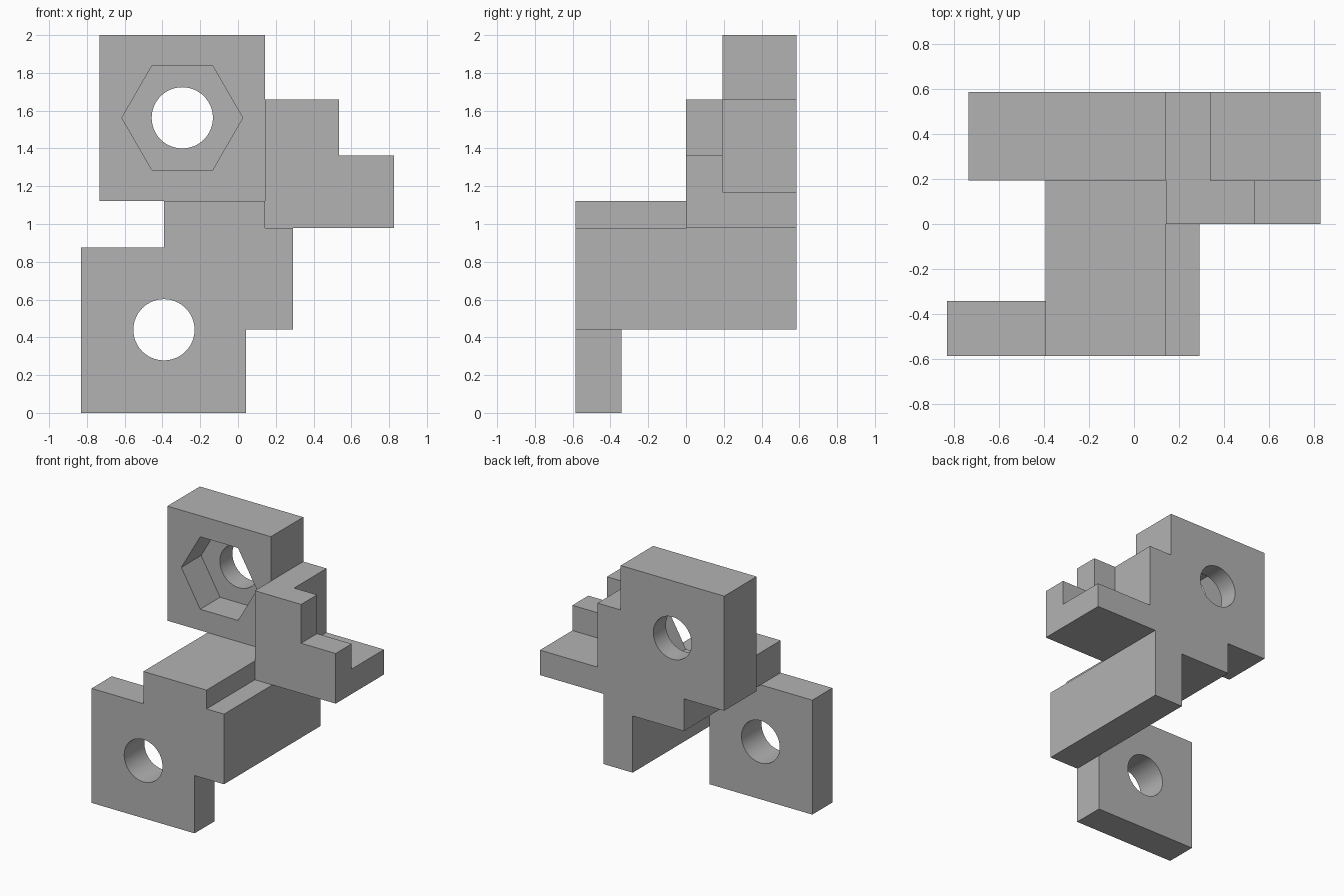
import bpy
import bmesh
from math import cos, sin, tau

cube = bpy.data.objects.get("Cube")
if cube:
    bpy.data.objects.remove(cube, do_unlink=True)

grey = bpy.data.materials.new("plain grey")
grey.use_nodes = True
grey.diffuse_color = (0.45, 0.45, 0.45, 1)
grey.node_tree.nodes["Principled BSDF"].inputs["Base Color"].default_value = grey.diffuse_color


def prism(name, profile, y0, y1):
    """Extrude an (x, z) outline from y0 to y1."""
    bm = bmesh.new()
    face = bm.faces.new([bm.verts.new((x, y0, z)) for x, z in profile])
    moved = bmesh.ops.extrude_face_region(bm, geom=[face])["geom"]
    bmesh.ops.translate(bm, vec=(0, y1 - y0, 0),
                        verts=[v for v in moved if isinstance(v, bmesh.types.BMVert)])
    bmesh.ops.recalc_face_normals(bm, faces=bm.faces)
    mesh = bpy.data.meshes.new(name)
    bm.to_mesh(mesh)
    bm.free()
    mesh.materials.append(grey)
    obj = bpy.data.objects.new(name, mesh)
    bpy.context.collection.objects.link(obj)
    return obj


def rect(x0, x1, z0, z1):
    return [(x0, z0), (x1, z0), (x1, z1), (x0, z1)]


def ring(x, z, radius, sides):
    return [(x + radius * cos(tau * i / sides), z + radius * sin(tau * i / sides))
            for i in range(sides)]


def combine(target, tool, operation):
    """Apply a boolean and remove the tool object."""
    mod = target.modifiers.new(operation, "BOOLEAN")
    mod.operation, mod.solver, mod.object = operation, "EXACT", tool
    tool.hide_render = True
    bpy.context.view_layer.objects.active = target
    bpy.ops.object.modifier_apply(modifier=mod.name)
    bpy.data.objects.remove(tool, do_unlink=True)


FRONT, BACK = -0.585, 0.585
STEP = 0.193            # front of the tall back plate
FLOOR = 0.979           # underside of the side bracket
SIDE = 0.143            # plane where beam and bracket meet

# Stepped beam running the full depth
beam_top = [(0.042, 0.442), (0.291, 0.442), (0.291, FLOOR),
            (SIDE, FLOOR), (SIDE, 1.123), (-0.392, 1.123), (-0.392, 0.876)]
body = prism("bracket_body", beam_top + [(0.042, 0.876)], FRONT, BACK)

# Front mounting plate, its outline sharing the beam's section
front_plate = prism("front_plate",
                    [(-0.83, 0), (0.042, 0)] + beam_top + [(-0.83, 0.876)],
                    FRONT, -0.342)

# Tall back plate, with a foot sunk into the beam
back_plate = prism("back_plate",
                   [(-0.392, FLOOR), (SIDE, FLOOR), (SIDE, 2), (-0.733, 2),
                    (-0.733, 1.123), (-0.392, 1.123)], STEP, BACK)

# Side bracket: stepped front wing, post and low shelf
wing = prism("side_wing",
             [(SIDE, FLOOR), (0.827, FLOOR), (0.827, 1.363),
              (0.534, 1.363), (0.534, 1.66), (SIDE, 1.66)], 0, STEP)
post = prism("side_post", rect(SIDE, 0.34, FLOOR, 1.66), 0, BACK)
shelf = prism("side_shelf", rect(SIDE, 0.827, FLOOR, 1.17), 0, BACK)

for part in (front_plate, back_plate, post, shelf, wing):
    combine(body, part, "UNION")

# Bolt holes and the hexagonal nut pocket
combine(body, prism("front_hole", ring(-0.392, 0.44, 0.162, 64), -0.7, -0.2), "DIFFERENCE")
combine(body, prism("nut_pocket", ring(-0.295, 1.562, 0.32, 6), 0.1, STEP + 0.24), "DIFFERENCE")
combine(body, prism("back_hole", ring(-0.295, 1.562, 0.162, 64), 0.1, 0.7), "DIFFERENCE")

# Merge flush faces left by the unions
bm = bmesh.new()
bm.from_mesh(body.data)
bmesh.ops.remove_doubles(bm, verts=bm.verts, dist=0.0001)
bmesh.ops.dissolve_limit(bm, angle_limit=0.01, verts=bm.verts, edges=bm.edges)
bm.to_mesh(body.data)
bm.free()

bpy.ops.object.select_all(action="DESELECT")
body.select_set(True)
bpy.context.view_layer.objects.active = body
bpy.ops.object.shade_smooth_by_angle(angle=0.5)
